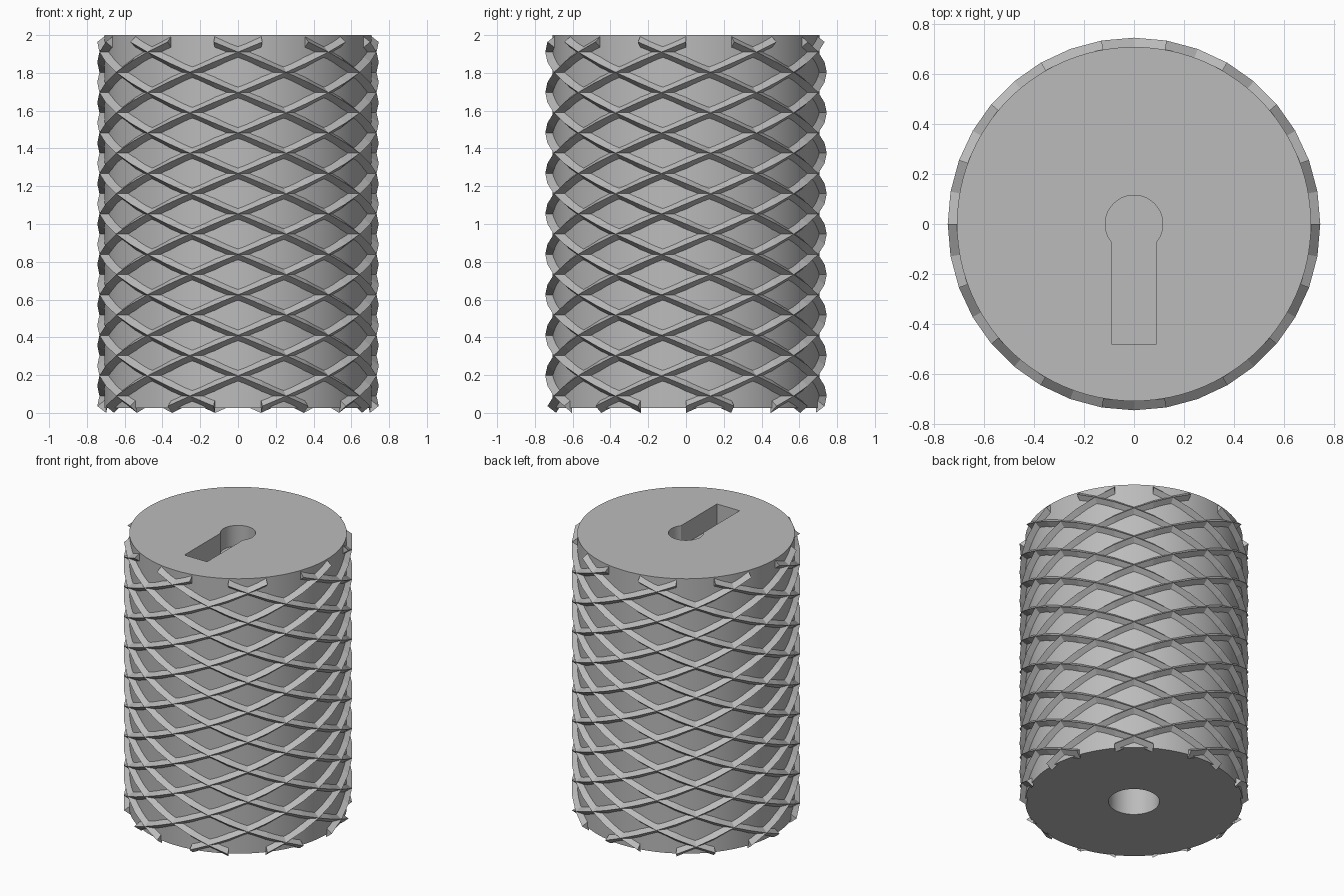
import bpy, bmesh
from math import sin, cos, asin, pi, radians

cube = bpy.data.objects.get("Cube")
if cube:
    bpy.data.objects.remove(cube)

GREY = (0.5, 0.5, 0.5, 1)
grey = bpy.data.materials.new("plain grey")
grey.use_nodes = True
grey.diffuse_color = GREY
grey.node_tree.nodes["Principled BSDF"].inputs["Base Color"].default_value = GREY

CORE_R, RIB_R = 0.708, 0.745
BOTTOM, TOP = 0.025, 2.0
STARTS, STEPS = 9, 36          # ribs per direction, segments per turn
RIB_HALF = 0.036               # half height of a rib
RIB_LOW, RIB_HIGH = 0.036, 1.964


def new_object(name, bm):
    bmesh.ops.recalc_face_normals(bm, faces=bm.faces)
    mesh = bpy.data.meshes.new(name)
    bm.to_mesh(mesh)
    bm.free()
    mesh.materials.append(grey)
    obj = bpy.data.objects.new(name, mesh)
    bpy.context.collection.objects.link(obj)
    return obj


def prism(name, outline, low, high):
    bm = bmesh.new()
    base = bm.faces.new([bm.verts.new((x, y, low)) for x, y in outline])
    top = bmesh.ops.extrude_face_region(bm, geom=[base])["geom"]
    verts = [g for g in top if isinstance(g, bmesh.types.BMVert)]
    bmesh.ops.translate(bm, verts=verts, vec=(0, 0, high - low))
    return new_object(name, bm)


def arc(radius, start, end, count):
    return [(radius * cos(start + (end - start) * i / count),
             radius * sin(start + (end - start) * i / count)) for i in range(count + 1)]


def cut(target, cutter):
    cutter.hide_render = True
    mod = target.modifiers.new("cut", 'BOOLEAN')
    mod.operation, mod.solver, mod.object = 'DIFFERENCE', 'EXACT', cutter
    bpy.ops.object.select_all(action='DESELECT')
    bpy.context.view_layer.objects.active = target
    target.select_set(True)
    bpy.ops.object.modifier_apply(modifier=mod.name)
    bpy.data.objects.remove(cutter)


# Round core
core = prism("core", arc(CORE_R, 0, 2 * pi, 120)[:-1], BOTTOM, TOP)

# Keyhole pocket in the top
HOLE_R, SLOT_HALF, SLOT_END = 0.115, 0.09, -0.48
corner = asin(SLOT_HALF / HOLE_R)
outline = arc(HOLE_R, -pi / 2 + corner, 1.5 * pi - corner, 40)
outline += [(-SLOT_HALF, SLOT_END), (SLOT_HALF, SLOT_END)]
cut(core, prism("keyhole_cutter", outline, TOP - 0.15, TOP + 0.1))

# Round socket in the bottom
cut(core, prism("socket_cutter", arc(0.166, 0, 2 * pi, 48)[:-1], BOTTOM - 0.1, 1.0))
bpy.ops.object.shade_smooth_by_angle(angle=radians(30))


# Crossing spiral ribs with a triangular section
def spiral_ribs(name, turn):
    bm = bmesh.new()
    section = [(CORE_R - 0.01, RIB_HALF), (RIB_R, 0), (CORE_R - 0.01, -RIB_HALF)]
    for k in range(STARTS):
        start = radians(90 - turn * 10 + k * 360 / STARTS)
        rings = []
        for i in range(STEPS + 1):
            a = start + turn * 2 * pi * i / STEPS
            z = RIB_LOW + (RIB_HIGH - RIB_LOW) * i / STEPS
            rings.append([bm.verts.new((r * cos(a), r * sin(a), z + dz)) for r, dz in section])
        for a, b in zip(rings, rings[1:]):
            for j in range(3):
                n = (j + 1) % 3
                bm.faces.new((a[j], a[n], b[n], b[j]))
        bm.faces.new(rings[0])
        bm.faces.new(rings[-1])
    return new_object(name, bm)


spiral_ribs("left_hand_ribs", 1)
spiral_ribs("right_hand_ribs", -1)
